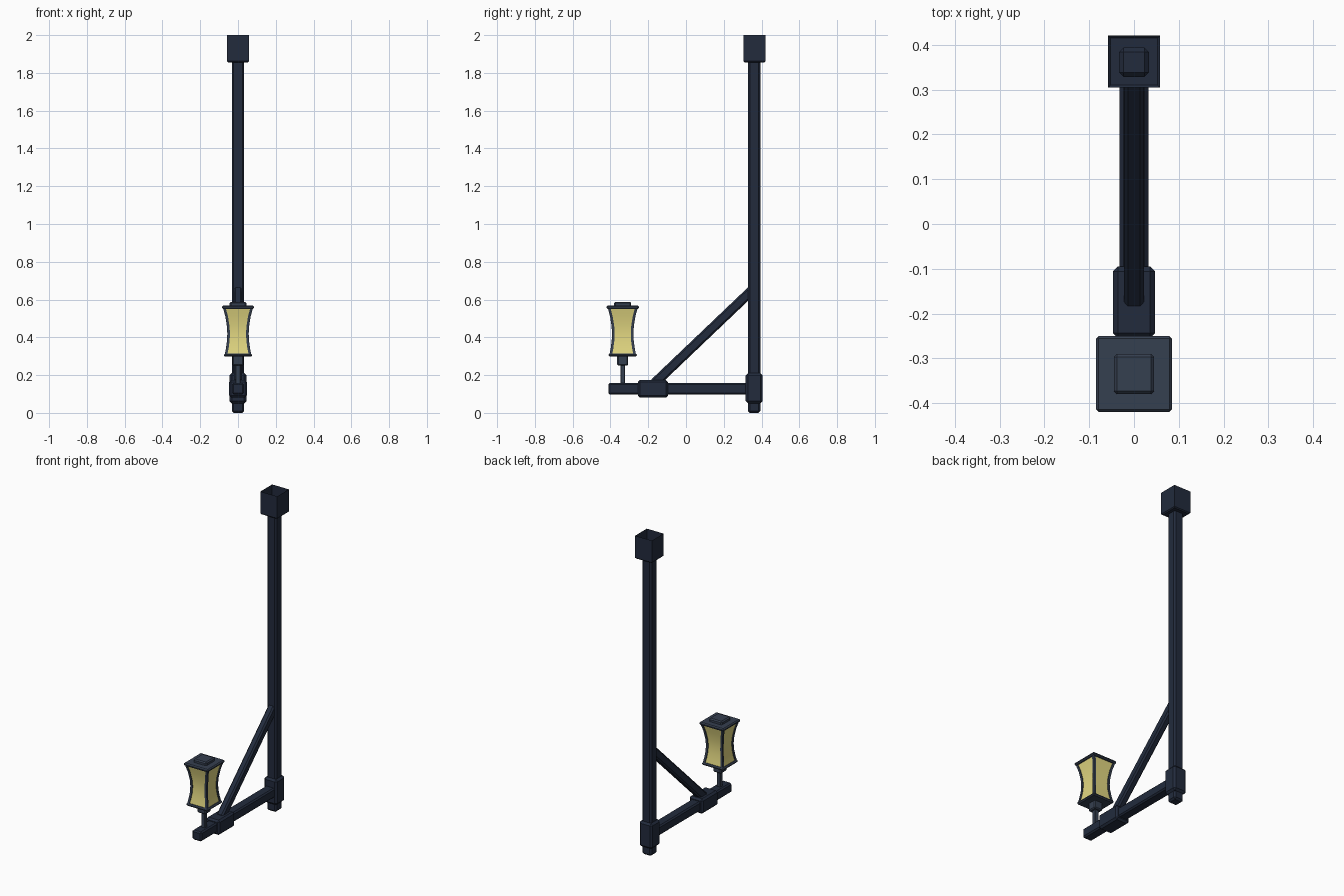
import bpy, bmesh
from mathutils import Vector, Matrix

if "Cube" in bpy.data.objects:
    bpy.data.objects.remove(bpy.data.objects["Cube"])


def material(name, rgb):
    m = bpy.data.materials.new(name)
    m.diffuse_color = (*rgb, 1)
    m.use_nodes = True
    m.node_tree.nodes["Principled BSDF"].inputs["Base Color"].default_value = m.diffuse_color
    return m


IRON = material("dark_iron", (0.016, 0.024, 0.046))
FRAME = material("lantern_iron", (0.036, 0.05, 0.08))
GLASS = material("warm_glass", (0.76, 0.68, 0.22))


def finish(name, bm, mat):
    bmesh.ops.recalc_face_normals(bm, faces=bm.faces)
    me = bpy.data.meshes.new(name)
    bm.to_mesh(me)
    bm.free()
    me.materials.append(mat)
    ob = bpy.data.objects.new(name, me)
    bpy.context.collection.objects.link(ob)
    return ob


def block(name, lo, hi, chamfer, mat=IRON):
    """Axis-aligned box with chamfered edges."""
    lo, hi = Vector(lo), Vector(hi)
    bm = bmesh.new()
    bmesh.ops.create_cube(bm, size=1, matrix=Matrix.Translation((lo + hi) / 2)
                          @ Matrix.Diagonal((*(hi - lo), 1)))
    bmesh.ops.bevel(bm, geom=bm.edges[:], offset=chamfer, segments=1,
                    affect='EDGES', profile=0.5)
    return finish(name, bm, mat)


def centred(name, y, half, z0, z1, chamfer, mat=IRON):
    """Square upright block centred on x = 0."""
    return block(name, (-half, y - half, z0), (half, y + half, z1), chamfer, mat)


def loft(bm, rings, caps=True):
    """Skin a stack of square rings given as (cx, cy, z, half)."""
    vs = [[bm.verts.new((cx + sx * h, cy + sy * h, z))
           for sx, sy in ((-1, -1), (1, -1), (1, 1), (-1, 1))]
          for cx, cy, z, h in rings]
    for a, b in zip(vs, vs[1:]):
        for i in range(4):
            j = (i + 1) % 4
            bm.faces.new((a[i], a[j], b[j], b[i]))
    if caps:
        bm.faces.new(vs[0])
        bm.faces.new(vs[-1])


POST_Y, LAMP_Y = 0.361, -0.335

# Upright post with bottom sleeve
centred("post", POST_Y, 0.033, 0.0, 1.89, 0.010)
centred("post_sleeve", POST_Y, 0.045, 0.05, 0.21, 0.012)

# Open-topped socket at the head of the post
bm = bmesh.new()
bmesh.ops.create_cube(bm, size=1, matrix=Matrix.Translation((0, 0.363, 1.928))
                      @ Matrix.Diagonal((0.116, 0.116, 0.144, 1)))
bmesh.ops.bevel(bm, geom=[e for e in bm.edges if all(v.co.z < 1.9 for v in e.verts)],
                offset=0.006, segments=1, affect='EDGES', profile=0.5)
bm.faces.ensure_lookup_table()
bmesh.ops.delete(bm, geom=[max(bm.faces, key=lambda f: f.calc_center_median().z)],
                 context='FACES_ONLY')
finish("post_socket", bm, IRON)

# Horizontal arm and the clamp around it
block("arm", (-0.032, -0.411, 0.098), (0.032, POST_Y, 0.158), 0.008)
block("arm_clamp", (-0.047, -0.255, 0.081), (0.047, -0.095, 0.174), 0.011)

# Diagonal brace
p0, p1 = Vector((0, -0.172, 0.152)), Vector((0, 0.36, 0.659))
brace = block("brace", (-0.022, -0.026, 0), (0.022, 0.026, (p1 - p0).length), 0.009)
brace.matrix_world = (Matrix.Translation(p0)
                      @ Vector((0, 0, 1)).rotation_difference(p1 - p0).to_matrix().to_4x4())

# Lantern stem, holder and plates
centred("lantern_stem", LAMP_Y, 0.013, 0.15, 0.26, 0.003, FRAME)
centred("lantern_holder", LAMP_Y, 0.029, 0.25, 0.305, 0.006, FRAME)
centred("lantern_base", LAMP_Y, 0.075, 0.298, 0.314, 0.006, FRAME)
centred("lantern_roof", LAMP_Y, 0.085, 0.55, 0.568, 0.006, FRAME)
centred("lantern_cap", LAMP_Y, 0.045, 0.56, 0.588, 0.007, FRAME)

# Waisted glass body and its four corner bars
PROFILE = [(0.305, 0.071), (0.34, 0.064), (0.38, 0.0585), (0.42, 0.0565),
           (0.46, 0.059), (0.51, 0.067), (0.56, 0.080)]
bm = bmesh.new()
loft(bm, [(0, LAMP_Y, z, h - 0.005) for z, h in PROFILE])
glass = finish("lantern_glass", bm, GLASS)
for p in glass.data.polygons:
    p.use_smooth = abs(p.normal.z) < 0.9
glass.data.set_sharp_from_angle(angle=0.6)

bm = bmesh.new()
for sx in (-1, 1):
    for sy in (-1, 1):
        loft(bm, [(sx * (h - 0.007), LAMP_Y + sy * (h - 0.007), z, 0.007)
                  for z, h in PROFILE])
finish("lantern_corner_bars", bm, FRAME)
